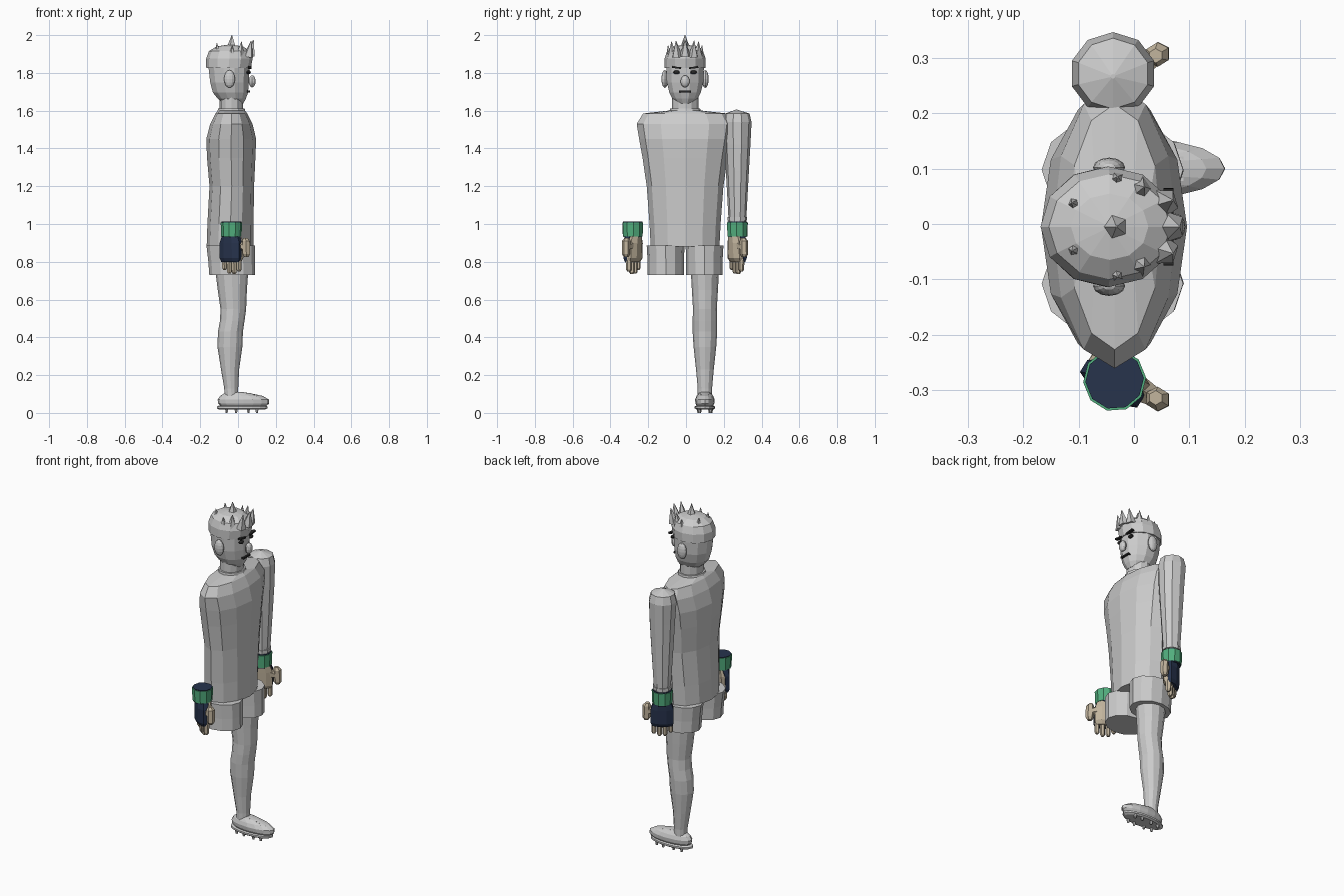
import bpy, bmesh
from math import sin, cos, pi, radians
from mathutils import Vector, Matrix

Y0 = -0.005   # body symmetry plane
CX = -0.035   # body axis in x


def finish(bm, name, color=None):
    bmesh.ops.recalc_face_normals(bm, faces=bm.faces)
    me = bpy.data.meshes.new(name)
    bm.to_mesh(me)
    bm.free()
    ob = bpy.data.objects.new(name, me)
    bpy.context.collection.objects.link(ob)
    if color:
        me.materials.append(color)
    return ob


def mat(name, r, g, b):
    m = bpy.data.materials.new(name)
    m.diffuse_color = (r, g, b, 1)
    return m


def add_loft(bm, rings, n, M=Matrix(), phase=0.0):
    """Stack of elliptical rings (z, cx, cy, rx, ry), capped at both ends."""
    loops = []
    for z, cx, cy, rx, ry in rings:
        loops.append([bm.verts.new(M @ Vector((cx + rx * cos(2 * pi * (k + phase) / n),
                                               cy + ry * sin(2 * pi * (k + phase) / n), z)))
                      for k in range(n)])
    for a, b in zip(loops, loops[1:]):
        for k in range(n):
            j = (k + 1) % n
            bm.faces.new((a[k], a[j], b[j], b[k]))
    bm.faces.new(loops[0])
    bm.faces.new(loops[-1])


def loft(name, rings, n, color=None, M=Matrix(), phase=0.0):
    bm = bmesh.new()
    add_loft(bm, rings, n, M, phase)
    return finish(bm, name, color)


def add_cone(bm, p, q, r1, r2, n):
    p, q = Vector(p), Vector(q)
    d = q - p
    M = Matrix.Translation((p + q) / 2) @ d.to_track_quat('Z', 'Y').to_matrix().to_4x4()
    bmesh.ops.create_cone(bm, cap_ends=True, segments=n, radius1=r1, radius2=r2,
                          depth=d.length, matrix=M)


def ball(name, c, r, color=None, u=12, v=8):
    bm = bmesh.new()
    bmesh.ops.create_uvsphere(bm, u_segments=u, v_segments=v, radius=1,
                              matrix=Matrix.Translation(c) @ Matrix.Diagonal((*r, 1)))
    return finish(bm, name, color)


def box(name, c, size, rx=0, color=None):
    bm = bmesh.new()
    bmesh.ops.create_cube(bm, size=1, matrix=Matrix.Translation(c) @ Matrix.Rotation(rx, 4, 'X')
                          @ Matrix.Diagonal((*size, 1)))
    return finish(bm, name, color)


navy = mat("navy", 0.02, 0.033, 0.073)
green = mat("green", 0.085, 0.43, 0.21)
tan = mat("tan", 0.54, 0.46, 0.34)
dark = mat("dark", 0.02, 0.02, 0.02)

# Torso, collar and neck
loft("torso", [(0.88, -0.042, Y0, 0.124, 0.182), (1.0, -0.04, Y0, 0.122, 0.188),
               (1.2, -0.033, Y0, 0.118, 0.203), (1.35, -0.036, Y0, 0.128, 0.225),
               (1.45, -0.036, Y0, 0.132, 0.243), (1.53, CX, Y0, 0.112, 0.256),
               (1.585, CX, Y0, 0.084, 0.222), (1.6, CX, Y0, 0.072, 0.09)], 12)
loft("collar", [(1.59, CX, Y0, 0.075, 0.083), (1.612, CX, Y0, 0.07, 0.08)], 12)
loft("neck", [(1.58, CX, Y0, 0.062, 0.07), (1.69, CX, Y0, 0.062, 0.07)], 12)

# Head
loft("head", [(1.638, -0.025, Y0, 0.055, 0.045), (1.665, -0.033, Y0, 0.078, 0.07),
              (1.695, -0.04, Y0, 0.096, 0.086), (1.75, -0.045, Y0, 0.106, 0.1),
              (1.83, -0.048, Y0, 0.112, 0.103), (1.9, -0.048, Y0, 0.1, 0.09)], 12, phase=0.5)
ball("nose", (0.075, Y0, 1.755), (0.018, 0.024, 0.032))
for s in (-1, 1):
    ball("ear", (-0.045, Y0 + s * 0.107, 1.768), (0.029, 0.018, 0.047))
    ball("eye", (0.056, Y0 + s * 0.045, 1.803), (0.012, 0.018, 0.01), dark, 8, 6)
    box("eyebrow", (0.062, Y0 + s * 0.045, 1.828), (0.018, 0.05, 0.009), s * 0.12, dark)
box("mouth", (0.054, Y0, 1.702), (0.02, 0.062, 0.009), 0, dark)

# Hair cap with spikes
loft("hair", [(1.825, -0.05, Y0, 0.118, 0.109), (1.875, -0.046, Y0, 0.123, 0.109),
              (1.915, -0.044, Y0, 0.11, 0.095), (1.94, -0.044, Y0, 0.07, 0.06),
              (1.95, -0.044, Y0, 0.005, 0.005)], 12)
bm = bmesh.new()
spikes = [(-0.032, 0, 2.0, 0.034), (0.082, 0, 1.975, 0.03), (-0.112, 0.043, 1.957, 0.027),
          (0.07, 0.048, 1.97, 0.028), (0.018, 0.072, 1.965, 0.028), (-0.03, 0.09, 1.945, 0.026)]
for x, y, z, r in spikes:
    for s in ((-1, 1) if y else (1,)):
        tip = Vector((x, Y0 + s * y, z))
        base = Vector((-0.044 + (x + 0.044) * 0.86, Y0 + s * y * 0.9, z - 0.085))
        add_cone(bm, base, tip, r, 0.0015, 5)
finish(bm, "hair_spikes")

# Single arm with wristband
AY = 0.272
loft("arm", [(1.0, CX, AY, 0.045, 0.046), (1.06, CX, AY, 0.05, 0.049),
             (1.28, CX, AY, 0.064, 0.061), (1.42, CX, AY, 0.072, 0.069),
             (1.54, -0.038, AY, 0.078, 0.075), (1.585, -0.038, AY, 0.066, 0.064),
             (1.605, -0.038, AY - 0.005, 0.004, 0.004)], 10, phase=0.5)
loft("wristband", [(1.018, CX, AY, 0.053, 0.052), (1.036, CX, AY, 0.053, 0.052)], 10, phase=0.5)

# Gloves, each turned so the palm looks inward and forward
A = radians(32)
for s in (-1, 1):
    M = Matrix(((cos(A), sin(A), 0, CX), (s * sin(A), -s * cos(A), 0, Y0 + s * 0.277),
                (0, 0, 1, 0), (0, 0, 0, 1)))
    loft("glove_cuff", [(0.935, 0, 0, 0.054, 0.054), (1.008, 0, 0, 0.057, 0.057)], 10, green, M)
    loft("cuff_lining", [(0.93, 0, 0, 0.05, 0.05), (1.012, 0, 0, 0.053, 0.053)], 10, navy, M)
    loft("glove_back", [(0.80, 0, -0.008, 0.058, 0.02), (0.82, 0, -0.01, 0.066, 0.028),
                        (0.90, 0, -0.008, 0.066, 0.032), (0.945, 0, 0, 0.05, 0.04)],
         8, navy, M, 0.5)
    loft("glove_palm", [(0.80, 0, 0.008, 0.056, 0.018), (0.82, 0, 0.014, 0.064, 0.028),
                        (0.90, 0, 0.014, 0.063, 0.032), (0.942, 0, 0.012, 0.048, 0.036)],
         8, tan, M, 0.5)
    bm = bmesh.new()
    for u, end in ((-0.045, 0.757), (-0.015, 0.737), (0.015, 0.735), (0.045, 0.748)):
        add_loft(bm, [(end, u, 0.004, 0.008, 0.008), (end + 0.01, u, 0.004, 0.0135, 0.015),
                      (0.83, u, 0.002, 0.014, 0.018)], 6, M)
    # thumb and its root
    add_loft(bm, [(0.825, 0.086, 0.012, 0.012, 0.012), (0.84, 0.086, 0.012, 0.022, 0.021),
                  (0.91, 0.084, 0.012, 0.023, 0.022), (0.925, 0.08, 0.012, 0.013, 0.013)], 6, M)
    add_cone(bm, M @ Vector((0.035, 0.01, 0.89)), M @ Vector((0.084, 0.012, 0.875)), 0.028, 0.018, 6)
    finish(bm, "glove_fingers", tan)

# Shorts
for s in (-1, 1):
    loft("shorts_leg", [(0.73, -0.031, Y0 + s * 0.102, 0.121, 0.096),
                        (0.80, -0.034, Y0 + s * 0.102, 0.123, 0.096),
                        (0.885, -0.039, Y0 + s * 0.103, 0.128, 0.1)], 12)

# Single leg
LY = 0.1
loft("leg", [(0.06, CX, LY, 0.036, 0.038), (0.13, -0.036, LY, 0.037, 0.038),
             (0.23, -0.042, LY, 0.048, 0.047), (0.35, -0.043, LY, 0.066, 0.06),
             (0.43, -0.04, LY, 0.066, 0.065), (0.49, -0.03, LY, 0.065, 0.065),
             (0.55, -0.025, LY, 0.068, 0.063), (0.65, -0.03, LY, 0.077, 0.069),
             (0.76, -0.033, LY, 0.088, 0.075)], 12)

# Shoe with sole, studs and laces
loft("shoe", [(0.035, 0.03, LY, 0.118, 0.042), (0.05, 0.03, LY, 0.135, 0.05),
              (0.07, 0.028, LY, 0.136, 0.052), (0.09, 0.018, LY, 0.113, 0.044),
              (0.105, -0.005, LY, 0.065, 0.032), (0.11, -0.012, LY, 0.035, 0.02)], 16)
loft("sole", [(0.017, 0.022, LY, 0.12, 0.044), (0.024, 0.022, LY, 0.134, 0.054),
              (0.034, 0.022, LY, 0.134, 0.054), (0.038, 0.022, LY, 0.125, 0.046)], 16)
bm = bmesh.new()
for x, w in ((-0.06, 0.026), (-0.01, 0.03), (0.055, 0.034), (0.1, 0.03)):
    for s in (-1, 1):
        add_cone(bm, (x, LY + s * w, 0), (x, LY + s * w, 0.022), 0.006, 0.01, 6)
finish(bm, "studs")
for i in range(4):
    box("lace", (0.02 + 0.022 * i, LY, 0.105 - 0.004 * i), (0.007, 0.044, 0.008))
